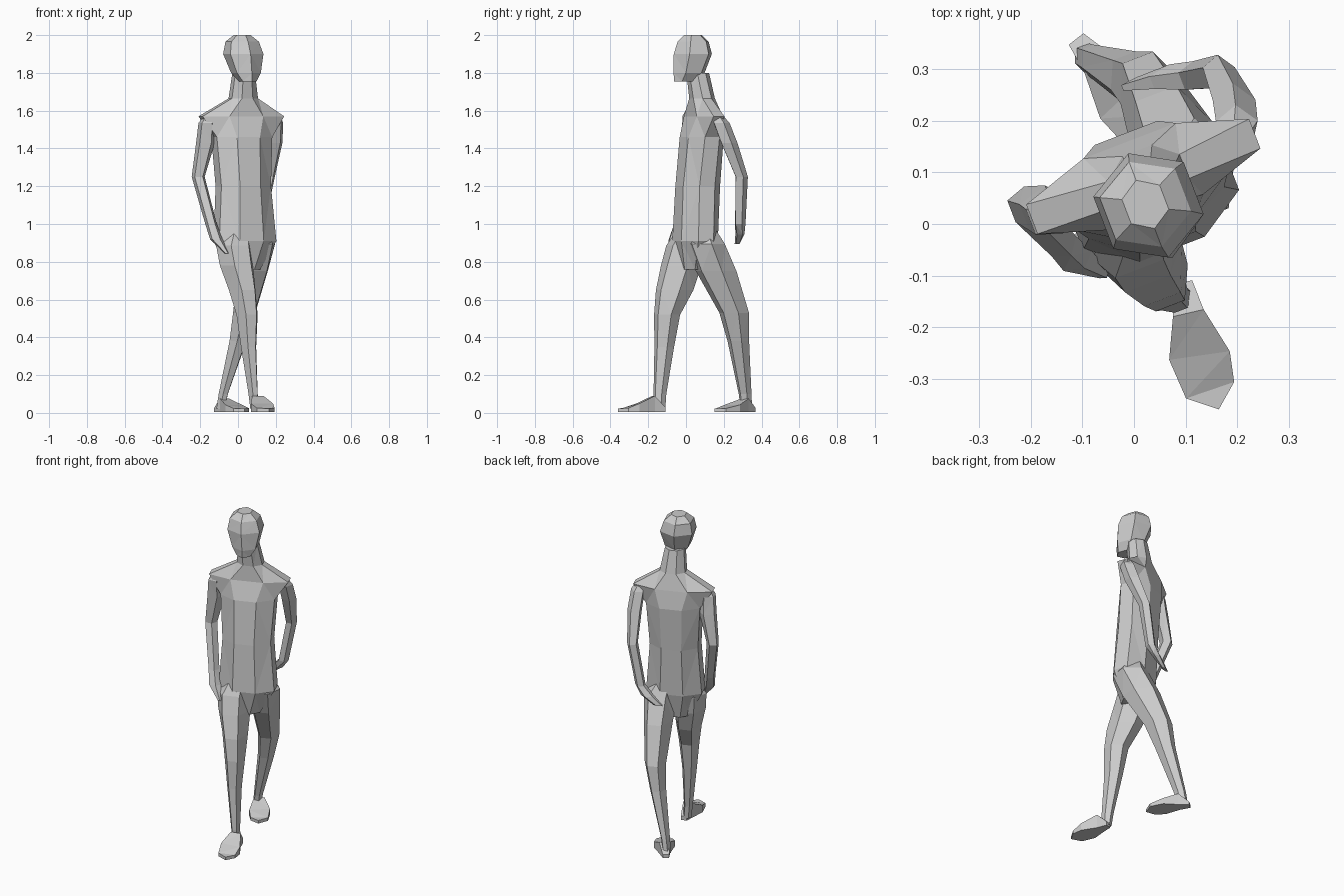
import bpy, bmesh
from math import cos, sin, radians, pi

if "Cube" in bpy.data.objects:
    bpy.data.objects.remove(bpy.data.objects["Cube"])


def finish(name, bm):
    bmesh.ops.recalc_face_normals(bm, faces=bm.faces)
    bmesh.ops.triangulate(bm, faces=[f for f in bm.faces if len(f.verts) == 4])
    me = bpy.data.meshes.new(name)
    bm.to_mesh(me)
    bm.free()
    ob = bpy.data.objects.new(name, me)
    bpy.context.collection.objects.link(ob)
    return ob


def loft(name, sections, sides=6, phase=0, yaw=21):
    """Sections: x, y, z, half width, half depth (turned by yaw)."""
    c, s = cos(radians(yaw)), sin(radians(yaw))
    bm = bmesh.new()
    rings = []
    for x, y, z, a, b in sections:
        ring = []
        for i in range(sides):
            t = radians(phase) + 2 * pi * i / sides
            u, v = a * cos(t), b * sin(t)
            ring.append(bm.verts.new((x + u * c - v * s, y + u * s + v * c, z)))
        rings.append(ring)
    for lo, hi in zip(rings, rings[1:]):
        for i in range(sides):
            j = (i + 1) % sides
            bm.faces.new((lo[i], lo[j], hi[j], hi[i]))
    bm.faces.new(rings[0])
    bm.faces.new(rings[-1])
    return finish(name, bm)


def foot(name, heel, yaw, flip, lift):
    """Wedge foot: side, forward, top height, pointing along -y before yaw."""
    c, s = cos(radians(yaw)), sin(radians(yaw))
    outline = [(-.018, 0, .03), (-.034, .06, .09), (-.06, .14, .05),
               (-.045, .22, .025), (.012, .255, .02), (.053, .21, .025),
               (.058, .15, .05), (.027, .06, .09), (.018, 0, .03)]
    bm = bmesh.new()
    lo, hi = [], []
    for u, f, h in outline:
        u *= flip
        x, y = heel[0] + u * c + f * s, heel[1] + u * s - f * c
        lo.append(bm.verts.new((x, y, 0.005)))
        hi.append(bm.verts.new((x, y, max(.024, h * lift))))
    n = len(lo)
    for i in range(n):
        j = (i + 1) % n
        bm.faces.new((lo[i], lo[j], hi[j], hi[i]))
    bm.faces.new(lo)
    # top in symmetric strips from heel to toe
    for i in range(3):
        bm.faces.new((hi[i], hi[i + 1], hi[n - 2 - i], hi[n - 1 - i]))
    bm.faces.new((hi[3], hi[4], hi[5]))
    return finish(name, bm)


# Torso with shoulders and neck
torso = loft("walking_figure", [
    (.03, .045, .76, .09, .075),
    (.037, .048, .91, .175, .112),
    (.028, .062, 1.20, .152, .113),
    (.02, .083, 1.46, .17, .108),
    (.018, .092, 1.57, .25, .08),
    (.028, .085, 1.665, .08, .066),
    (.03, .062, 1.80, .06, .06)], sides=8, phase=22.5)

# Head, chin set forward
head = loft("head", [
    (.052, -.008, 1.755, .045, .058),
    (.042, .016, 1.80, .078, .088),
    (.028, .036, 1.90, .108, .108),
    (.022, .038, 1.965, .09, .088),
    (.022, .038, 2.0, .045, .05)], phase=30)

# Arms, tops tucked into the shoulders
right_arm = loft("right_arm", [
    (-.15, .02, 1.575, .03, .03),
    (-.165, .017, 1.535, .046, .045),
    (-.172, .028, 1.43, .053, .046),
    (-.21, .035, 1.25, .036, .038),
    (-.142, -.035, 1.0, .032, .034),
    (-.115, -.065, .92, .036, .028),
    (-.06, -.095, .845, .012, .012)], sides=5)
left_arm = loft("left_arm", [
    (.195, .165, 1.575, .03, .03),
    (.2, .185, 1.535, .042, .046),
    (.195, .225, 1.43, .043, .048),
    (.165, .292, 1.25, .032, .036),
    (.115, .285, 1.0, .03, .03),
    (.065, .285, .945, .04, .022),
    (.0, .272, .895, .03, .01)], sides=5)

# Front leg crossing towards +x
right_leg = loft("right_leg", [
    (0, .03, 1.0, .06, .06),
    (-.022, -.002, .885, .1, .105),
    (-.008, -.025, .78, .094, .112),
    (.022, -.06, .65, .075, .106),
    (.048, -.1, .52, .06, .072),
    (.056, -.115, .35, .043, .055),
    (.08, -.138, .1, .026, .036),
    (.088, -.138, .02, .024, .03)])

# Trailing leg crossing towards -x
left_leg = loft("left_leg", [
    (.07, .08, 1.0, .06, .06),
    (.103, .1, .895, .1, .108),
    (.078, .16, .75, .085, .114),
    (.033, .255, .53, .063, .083),
    (.0, .277, .38, .048, .06),
    (-.078, .313, .1, .026, .036),
    (-.092, .32, .02, .024, .032)])

# Feet
right_foot = foot("right_foot", (.095, -.113), 13, 1, 1)
left_foot = foot("left_foot", (-.112, .358), 38, -1, .85)

# Fuse all parts into one skin
parts = [head, right_arm, left_arm, right_leg, left_leg, right_foot, left_foot]
bpy.context.view_layer.objects.active = torso
for part in parts:
    mod = torso.modifiers.new(part.name, 'BOOLEAN')
    mod.operation, mod.solver, mod.object = 'UNION', 'EXACT', part
    bpy.ops.object.modifier_apply(modifier=mod.name)
    bpy.data.objects.remove(part)
